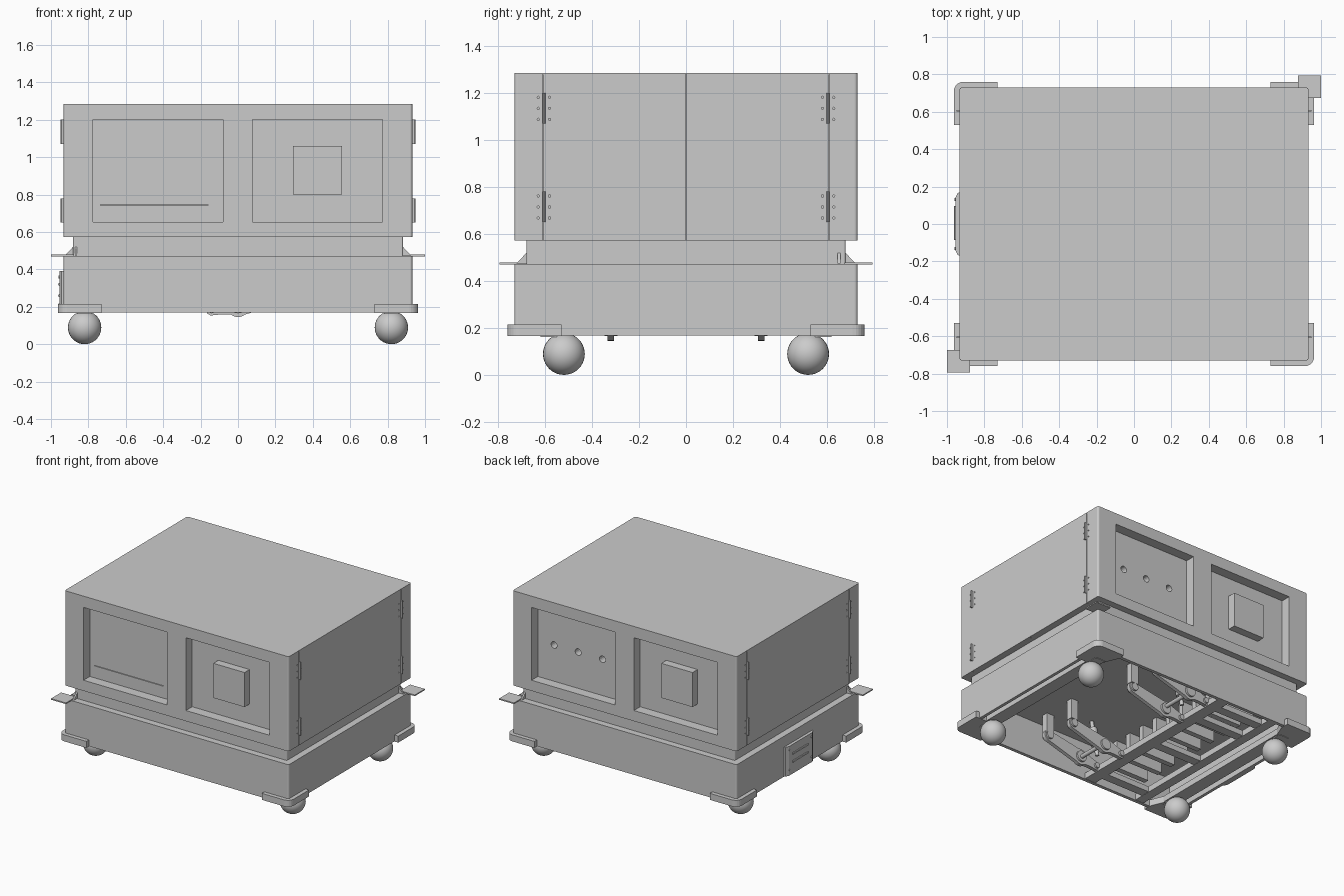
import bpy, bmesh, math
from mathutils import Vector

cube = bpy.data.objects.get("Cube")
if cube:
    bpy.data.objects.remove(cube)

grey = bpy.data.materials.new("light grey")
grey.use_nodes = True
grey.diffuse_color = (0.6, 0.6, 0.6, 1)
grey.node_tree.nodes["Principled BSDF"].inputs["Base Color"].default_value = (0.6, 0.6, 0.6, 1)


def finish(name, bm, smooth=False):
    bmesh.ops.recalc_face_normals(bm, faces=bm.faces)
    mesh = bpy.data.meshes.new(name)
    bm.to_mesh(mesh)
    bm.free()
    obj = bpy.data.objects.new(name, mesh)
    obj.data.materials.append(grey)
    bpy.context.collection.objects.link(obj)
    if smooth:
        bpy.ops.object.select_all(action="DESELECT")
        obj.select_set(True)
        bpy.context.view_layer.objects.active = obj
        bpy.ops.object.shade_smooth_by_angle()
    return obj


def add_box(bm, x, y, z):
    """Box from (low, high) pairs."""
    vs = bmesh.ops.create_cube(bm, size=1)["verts"]
    for v in vs:
        v.co = [(p[0] + p[1]) / 2 + c * (p[1] - p[0]) for p, c in zip((x, y, z), v.co)]


def add_prism(bm, pts, axis, lo, hi):
    """Extrude a 2D outline along the named axis."""
    place = {"x": lambda p, h: (h, p[0], p[1]),
             "y": lambda p, h: (p[0], h, p[1]),
             "z": lambda p, h: (p[0], p[1], h)}[axis]
    a = [bm.verts.new(place(p, lo)) for p in pts]
    b = [bm.verts.new(place(p, hi)) for p in pts]
    bm.faces.new(a[::-1])
    bm.faces.new(b)
    for i in range(len(pts)):
        j = (i + 1) % len(pts)
        bm.faces.new((a[i], a[j], b[j], b[i]))


def add_rod(bm, start, end, r, sides=16):
    start, end = Vector(start), Vector(end)
    d = end - start
    vs = bmesh.ops.create_cone(bm, cap_ends=True, segments=sides, radius1=r, radius2=r, depth=d.length)["verts"]
    rot = Vector((0, 0, 1)).rotation_difference(d)
    for v in vs:
        v.co = rot @ v.co + (start + end) / 2


def arc(cx, cy, r, a0, a1, n=6):
    steps = [math.radians(a0 + (a1 - a0) * i / n) for i in range(n + 1)]
    return [(cx + r * math.cos(t), cy + r * math.sin(t)) for t in steps]


def round_rect(hx, hy, r):
    pts = []
    for i, (sx, sy) in enumerate(((1, 1), (-1, 1), (-1, -1), (1, -1))):
        pts += arc(sx * (hx - r), sy * (hy - r), r, 90 * i, 90 * i + 90)
    return pts


def cut(obj, bm):
    cutter = finish("cutter", bm)
    cutter.hide_render = True
    mod = obj.modifiers.new("cut", "BOOLEAN")
    mod.operation, mod.solver, mod.object = "DIFFERENCE", "EXACT", cutter
    bpy.context.view_layer.objects.active = obj
    bpy.ops.object.modifier_apply(modifier="cut")
    bpy.data.objects.remove(cutter)


def span(s, a, b):
    return tuple(sorted((s * a, s * b)))


W, D = 0.933, 0.73
HINGES = [(y, z) for y in (-0.605, 0.605) for z in (0.715, 1.135)]

# Upper cabinet with recesses, door seams, screw holes and ports
bm = bmesh.new()
add_prism(bm, round_rect(W, D, 0.014), "z", 0.572, 1.285)
cabinet = finish("upper_cabinet", bm)
bm = bmesh.new()
for s in (1, -1):
    for a, b in ((-0.775, -0.08), (0.077, 0.772)):
        add_box(bm, span(s, a, b), span(s, -0.655, -0.8), (0.652, 1.2))
cut(cabinet, bm)
bm = bmesh.new()
for x in (0.64, 0.44, 0.237):
    add_rod(bm, (x, 0.58, 0.925), (x, 0.68, 0.925), 0.025)
add_box(bm, (-0.735, -0.16), (-0.67, -0.645), (0.742, 0.746))
for s in (1, -1):
    for y in (-0.61, 0, 0.61):
        add_box(bm, span(s, 0.915, 0.95), (y - 0.0015, y + 0.0015), (0.55, 1.279))
    for y, z in HINGES:
        for dy in (-0.024, 0.024):
            for dz in (-0.047, 0, 0.047):
                add_rod(bm, (s * 0.92, y + dy, z + dz), (s * 0.95, y + dy, z + dz), 0.005, 8)
cut(cabinet, bm)

# Square bosses inside the recesses, one per long face
for s, side in ((1, "front"), (-1, "back")):
    bm = bmesh.new()
    add_box(bm, span(s, 0.295, 0.555), span(s, -0.715, -0.645), (0.8, 1.06))
    finish(side + "_boss", bm)

# Neck between the two cabinets
bm = bmesh.new()
add_prism(bm, round_rect(0.883, 0.68, 0.01), "z", 0.46, 0.58)
finish("neck", bm)

# Lower cabinet, open underneath
bm = bmesh.new()
add_prism(bm, round_rect(W, D, 0.014), "z", 0.168, 0.472)
lower = finish("lower_cabinet", bm)
bm = bmesh.new()
add_box(bm, (-0.91, 0.91), (-0.705, 0.705), (0.1, 0.45))
cut(lower, bm)

# Corner bumpers and ball casters
for sx in (1, -1):
    for sy in (1, -1):
        label = ("left" if sx > 0 else "right") + "_" + ("back" if sy > 0 else "front")
        bm = bmesh.new()
        outline = arc(0.913, 0.71, 0.05, 0, 90) + [(0.73, 0.76), (0.73, 0.7), (0.8, 0.53), (0.963, 0.53)]
        add_prism(bm, [(sx * x, sy * y) for x, y in outline], "z", 0.166, 0.215)
        finish(label + "_bumper", bm)
        bm = bmesh.new()
        vs = bmesh.ops.create_uvsphere(bm, u_segments=32, v_segments=20, radius=0.089)["verts"]
        bmesh.ops.translate(bm, verts=vs, vec=(sx * 0.82, sy * 0.52, 0.089))
        finish(label + "_caster", bm, True)

# Side tabs with gussets on two opposite corners
for s, side in ((1, "front"), (-1, "back")):
    bm = bmesh.new()
    add_box(bm, span(s, -1, -0.877), span(s, -0.795, -0.675), (0.47, 0.479))
    side_gusset = [(-s * 0.88, 0.475), (-s * 0.925, 0.475), (-s * 0.88, 0.522)]
    add_prism(bm, side_gusset, "y", -s * 0.658, -s * 0.646)
    end_gusset = [(-s * 0.677, 0.475), (-s * 0.722, 0.475), (-s * 0.677, 0.522)]
    add_prism(bm, end_gusset, "x", -s * 0.872, -s * 0.86)
    finish(side + "_tab", bm)

# Door hinges
for sx in (1, -1):
    bm = bmesh.new()
    for y, z in HINGES:
        add_box(bm, span(sx, 0.93, 0.94), (y - 0.004, y + 0.004), (z - 0.065, z + 0.065))
        add_rod(bm, (sx * 0.943, y, z - 0.065), (sx * 0.943, y, z + 0.065), 0.006, 10)
    finish(("left" if sx > 0 else "right") + "_hinges", bm)

# Vent panel on the right side
bm = bmesh.new()
outline = [(-0.93, -0.17), (-0.943, -0.165), (-0.955, -0.14), (-0.955, 0.14), (-0.943, 0.165), (-0.93, 0.17)]
add_prism(bm, outline, "z", 0.17, 0.39)
for z in (0.26, 0.32):
    add_rod(bm, (-0.953, -0.085, z), (-0.953, 0.095, z), 0.009, 8)
for y in (-0.13, 0.13):
    for z in (0.21, 0.36):
        add_rod(bm, (-0.95, y, z), (-0.959, y, z), 0.008, 8)
finish("vent_panel", bm)

# Underside frame rails
bm = bmesh.new()
for x, half in ((-0.82, 0.05), (-0.64, 0.035), (-0.2, 0.045), (0.82, 0.05)):
    add_box(bm, (x - half, x + half), (-0.71, 0.71), (0.17, 0.215))
for y in (-0.6, -0.05, 0.4, 0.6):
    add_box(bm, (-0.62, -0.22), (y - 0.035, y + 0.035), (0.172, 0.213))
for s in (1, -1):
    for y in (-0.585, 0.585):
        add_box(bm, span(s, 0.78, 0.86), (y - 0.035, y + 0.035), (0.162, 0.175))
finish("frame_rails", bm)

# Upright slats above the rails
bm = bmesh.new()
for i in range(9):
    y = -0.56 + i * 0.14
    add_box(bm, (-0.58, -0.3), (y - 0.02, y + 0.02), (0.24, 0.455))
finish("inner_slats", bm)

# Suspension arms with ringed joints
for i, (y, lift) in enumerate(((-0.58, 0.02), (-0.32, 0), (0.32, 0), (0.58, 0.02))):
    bm = bmesh.new()
    link = (arc(0.28, 0.27 + lift, 0.04, -80, 100) + arc(0, 0.205 + lift, 0.06, 75, 120)
            + arc(-0.14, 0.185 + lift, 0.032, 90, 290) + [(-0.08, 0.16 + lift)]
            + arc(0, 0.205 + lift, 0.06, 230, 310))
    add_prism(bm, link, "y", y - 0.014, y + 0.014)
    for x, z, r in ((0.28, 0.27, 0.028), (0, 0.205, 0.04), (-0.14, 0.185, 0.02)):
        add_rod(bm, (x, y - 0.028, z + lift), (x, y + 0.028, z + lift), r, 20)
    add_box(bm, (0.25, 0.31), (y - 0.025, y + 0.025), (0.3, 0.455))
    finish("suspension_arm_%d" % (i + 1), bm, True)

# Struts and cross shafts between each pair of arms
for y in (-0.45, 0.45):
    bm = bmesh.new()
    add_rod(bm, (-0.05, y, 0.2), (0.0, y, 0.45), 0.014)
    add_rod(bm, (-0.035, y, 0.27), (-0.01, y, 0.4), 0.03)
    add_rod(bm, (0, y - 0.14, 0.22), (0, y + 0.14, 0.22), 0.015)
    finish(("front" if y < 0 else "back") + "_strut", bm, True)
